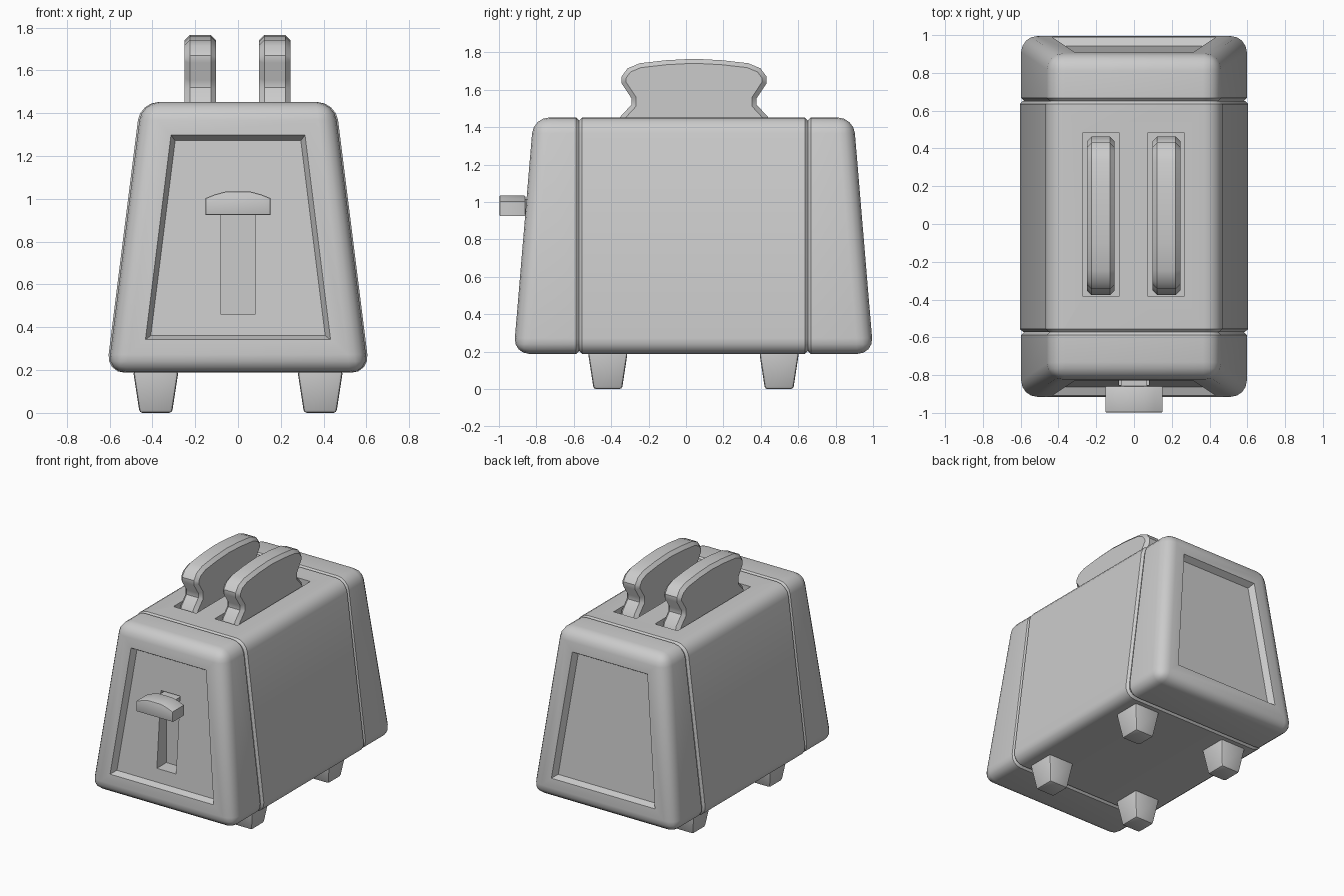
import bpy, bmesh
from mathutils import Vector

if "Cube" in bpy.data.objects:
    bpy.data.objects.remove(bpy.data.objects["Cube"])

CY = 0.04  # lengthwise centre of the body
ZB, ZT = 0.188, 1.452


def finish(name, bm, angle=0.6):
    bmesh.ops.recalc_face_normals(bm, faces=bm.faces)
    me = bpy.data.meshes.new(name)
    bm.to_mesh(me)
    bm.free()
    ob = bpy.data.objects.new(name, me)
    bpy.context.collection.objects.link(ob)
    shade(ob, angle)
    return ob


def activate(ob):
    bpy.ops.object.select_all(action='DESELECT')
    ob.select_set(True)
    bpy.context.view_layer.objects.active = ob


def shade(ob, angle=0.6):
    activate(ob)
    bpy.ops.object.shade_smooth_by_angle(angle=angle)


def bevel(bm, edges, width, segments):
    bmesh.ops.bevel(bm, geom=edges, offset=width, segments=segments,
                    profile=0.5, affect='EDGES', clamp_overlap=True)


def frustum(bottom, top):
    """Six-sided solid from two rings of four points."""
    bm = bmesh.new()
    b = [bm.verts.new(p) for p in bottom]
    t = [bm.verts.new(p) for p in top]
    bm.faces.new(b[::-1])
    bm.faces.new(t)
    for i in range(4):
        j = (i + 1) % 4
        bm.faces.new((b[i], b[j], t[j], t[i]))
    bmesh.ops.recalc_face_normals(bm, faces=bm.faces)
    return bm


def box(name, x0, x1, y0, y1, z0, z1, width=0.0):
    ring = [(x0, y0), (x1, y0), (x1, y1), (x0, y1)]
    bm = frustum([(x, y, z0) for x, y in ring], [(x, y, z1) for x, y in ring])
    if width:
        bevel(bm, bm.edges[:], width, 2)
    return finish(name, bm)


def prism(name, pts, place, a, b, width, segments):
    """Extrude a 2D outline from depth a to b and bevel its two rims."""
    bm = bmesh.new()
    f = bm.faces.new([bm.verts.new(place(u, v, a)) for u, v in pts])
    ext = bmesh.ops.extrude_face_region(bm, geom=[f])
    d = Vector(place(0, 0, b)) - Vector(place(0, 0, a))
    bmesh.ops.translate(bm, vec=d, verts=[v for v in ext['geom'] if isinstance(v, bmesh.types.BMVert)])
    bmesh.ops.recalc_face_normals(bm, faces=bm.faces)
    rims = {e for face in bm.faces if len(face.verts) == len(pts) for e in face.edges}
    bevel(bm, list(rims), width, segments)
    return finish(name, bm)


def cut(ob, cutter):
    mod = ob.modifiers.new("cut", 'BOOLEAN')
    mod.operation = 'DIFFERENCE'
    mod.solver = 'EXACT'
    mod.object = cutter
    activate(ob)
    bpy.ops.object.modifier_apply(modifier=mod.name)
    bpy.data.objects.remove(cutter, do_unlink=True)
    shade(ob)


def shell(name, y_in, y_bot, y_top, grow=0.0, cap=True):
    """Slice of the tapered body; caps also get a rounded, recessed end."""
    wb, wt = 0.608 + grow, 0.45 + grow
    bm = frustum([(-wb, y_in, ZB), (wb, y_in, ZB), (wb, y_bot, ZB), (-wb, y_bot, ZB)],
                 [(-wt, y_in, ZT), (wt, y_in, ZT), (wt, y_top, ZT), (-wt, y_top, ZT)])

    def at_joint(v):
        return abs(v.co.y - y_in) < 1e-4 or (not cap and abs(v.co.y - y_bot) < 1e-4)

    # long edges, plus the outer end face on caps
    if cap:
        edges = [e for e in bm.edges if not all(at_joint(v) for v in e.verts)]
    else:
        edges = [e for e in bm.edges if abs(e.verts[0].co.y - e.verts[1].co.y) > 0.1]
    bevel(bm, edges, 0.085, 4)
    # groove chamfer where the slices meet
    joints = [f for f in bm.faces if all(at_joint(v) for v in f.verts) and abs(f.normal.y) > 0.99]
    bevel(bm, list({e for f in joints for e in f.edges}), 0.016, 1)
    if cap:
        s = 1 if y_bot > y_in else -1
        face = max((f for f in bm.faces if f.normal.y * s > 0.9), key=lambda f: f.calc_area())
        bmesh.ops.inset_region(bm, faces=[face], thickness=0.07, depth=0, use_even_offset=True)
        bmesh.ops.inset_region(bm, faces=[face], thickness=0.022, depth=-0.045, use_even_offset=True)
    return finish(name, bm)


# Body: middle shell and two end caps
J = 0.611
middle = shell("body_middle", CY - J, CY + J, CY + J, grow=0.007, cap=False)
front = shell("front_cap", CY - J, CY - 0.962, CY - 0.856)
shell("back_cap", CY + J, CY + 0.962, CY + 0.856)

# Bread slots and lever track
for x in (-0.175, 0.17):
    cut(middle, box("slot_cutter", x - 0.095, x + 0.095, -0.385, 0.485, 0.8, 1.6))
cut(front, box("track_cutter", -0.08, 0.08, -1.0, -0.74, 0.46, 1.03))

# Toast slices
half = [(0.38, 0.86), (0.415, 0.9), (0.42, 1.38), (0.395, 1.455), (0.335, 1.52), (0.335, 1.555),
        (0.388, 1.635), (0.388, 1.67), (0.355, 1.715), (0.29, 1.742), (0.15, 1.758)]
outline = half + [(0, 1.766)] + [(-u, z) for u, z in reversed(half)]
for side, x in (("left", -0.176), ("right", 0.172)):
    prism(side + "_toast", outline, lambda u, v, d: (d, 0.043 + u, v),
          x - 0.073, x + 0.073, 0.024, 1)

# Lever: stem and handle
box("lever_stem", -0.07, 0.07, -0.89, -0.745, 0.94, 1.015)
handle = [(-0.152, 0.925), (0.152, 0.925), (0.152, 1.003), (0.11, 1.02), (0.055, 1.035),
          (-0.055, 1.035), (-0.11, 1.02), (-0.152, 1.003)]
prism("lever_handle", handle, lambda u, v, d: (u, d, v), -0.998, -0.858, 0.008, 2)

# Tapered feet
for row, y in (("front", -0.418), ("back", 0.498)):
    for side, x in (("left", -0.384), ("right", 0.384)):
        def ring(r, z):
            return [(x + a * r, y + b * r, z) for a, b in ((-1, -1), (1, -1), (1, 1), (-1, 1))]
        bm = frustum(ring(0.076, 0.0), ring(0.106, 0.196))
        bevel(bm, bm.edges[:], 0.014, 2)
        finish(f"{row}_{side}_foot", bm)
